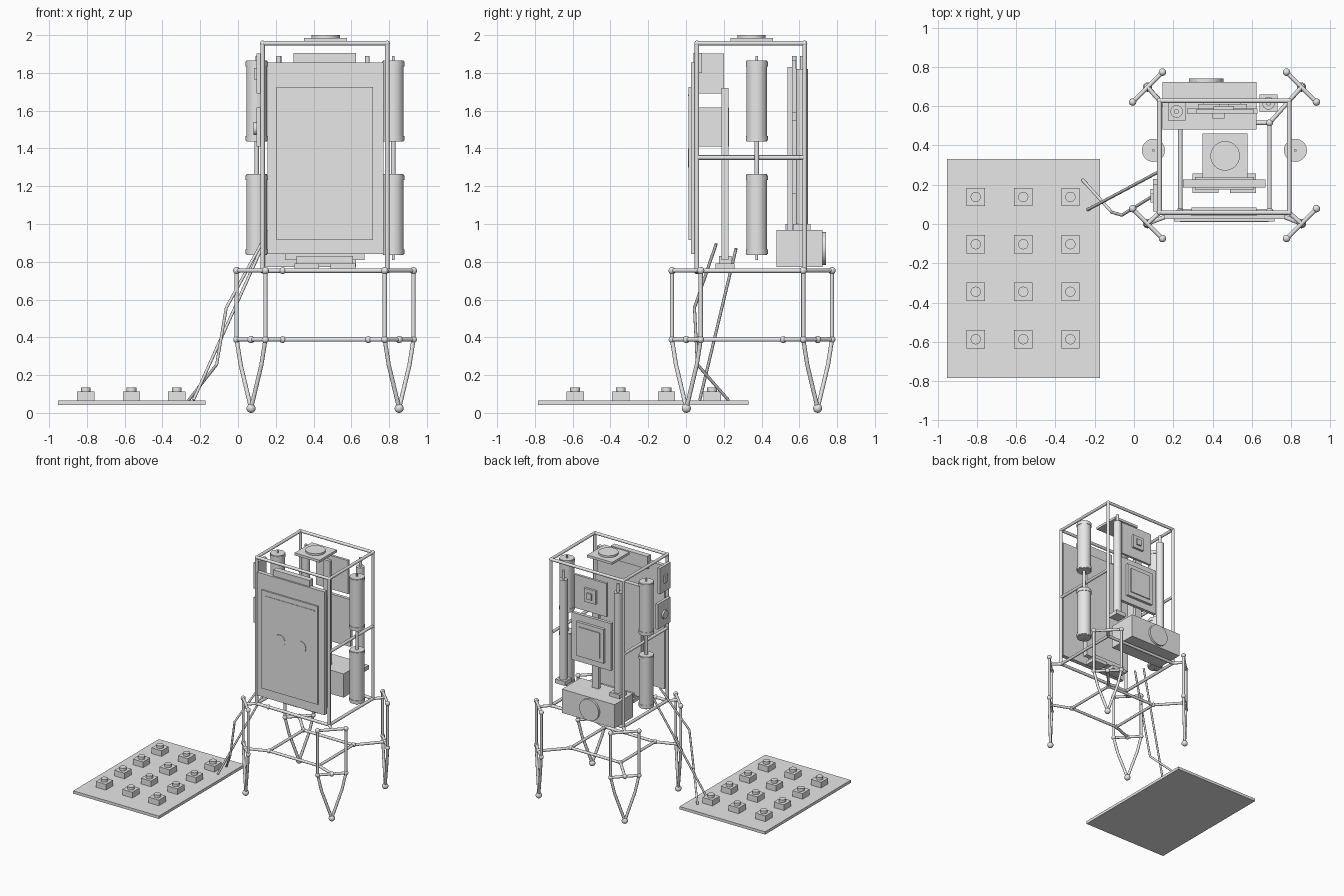
import bpy, bmesh, math
from mathutils import Vector

if "Cube" in bpy.data.objects:
    bpy.data.objects.remove(bpy.data.objects["Cube"])

grey = bpy.data.materials.new("plain_grey")
grey.diffuse_color = (0.8, 0.8, 0.8, 1)
grey.use_nodes = True
grey.node_tree.nodes["Principled BSDF"].inputs["Base Color"].default_value = grey.diffuse_color


def finish(name, bm, smooth=False):
    me = bpy.data.meshes.new(name)
    bm.to_mesh(me)
    bm.free()
    me.materials.append(grey)
    if smooth:
        for p in me.polygons:
            p.use_smooth = len(p.vertices) == 4 or len(me.polygons) > 60
    ob = bpy.data.objects.new(name, me)
    bpy.context.collection.objects.link(ob)
    return ob


def box(name, x0, x1, y0, y1, z0, z1):
    bm = bmesh.new()
    bmesh.ops.create_cube(bm, size=1)
    for v in bm.verts:
        v.co = Vector((x0 + (v.co.x + .5) * (x1 - x0),
                       y0 + (v.co.y + .5) * (y1 - y0),
                       z0 + (v.co.z + .5) * (z1 - z0)))
    return finish(name, bm)


def rod(name, a, b, r, r2=None, seg=20):
    a, b = Vector(a), Vector(b)
    d = b - a
    bm = bmesh.new()
    bmesh.ops.create_cone(bm, cap_ends=True, segments=seg, radius1=r,
                          radius2=r if r2 is None else r2, depth=d.length)
    m = d.to_track_quat('Z', 'Y').to_matrix().to_4x4()
    m.translation = (a + b) / 2
    bm.transform(m)
    return finish(name, bm, True)


def ball(name, c, r):
    bm = bmesh.new()
    bmesh.ops.create_uvsphere(bm, u_segments=16, v_segments=10, radius=r)
    bmesh.ops.translate(bm, verts=bm.verts, vec=c)
    return finish(name, bm, True)


def path(name, pts, r, joint=None):
    for a, b in zip(pts, pts[1:]):
        rod(name, a, b, r, seg=14)
    for p in pts[1:-1]:
        ball(name + "_joint", p, joint or r)


# Tall cage
X0, X1, Y0, Y1, ZB, ZM, ZT = .13, .79, .058, .628, .753, 1.352, 1.957
corners = [(X0, Y0), (X1, Y0), (X1, Y1), (X0, Y1)]
for i, c in enumerate(corners):
    d = corners[(i + 1) % 4]
    rod("cage_post", (*c, ZB), (*c, ZT), .012)
    for z in (ZB, ZT):
        rod("cage_rail", (*c, z), (*d, z), .012)
        ball("cage_corner", (*c, z), .014)
for x in (X0, X1):
    rod("cage_side_rail", (x, Y0, ZM), (x, Y1, ZM), .012)

# Lower brace ring
ZL = .388
ring = [(.236, .066), (.69, .066), (.69, .515), (.236, .515)]
for i, c in enumerate(ring):
    rod("brace_rail", (*c, ZL), (*ring[(i + 1) % 4], ZL), .011)
    ball("brace_node", (*c, ZL), .018)
ball("cage_node", (.236, Y0, ZB), .018)

# Four diagonal legs
for i, (cx, cy) in enumerate([(.069, .002), (.853, .002), (.853, .697), (.069, .697)]):
    k = -1 if i % 2 == 0 else 1
    foot = (cx, cy, .024)
    for s in (-1, 1):
        def at(w, z):
            return (cx + s * w, cy + s * k * w, z)
        path("leg_bar", [at(.076, ZB), at(.076, ZL), at(.055, .255), foot], .011)
        ball("leg_knob", at(.076, ZB), .019)
        ball("leg_knee", at(.076, ZL), .018)
    for z in (ZB, ZL):
        rod("leg_crossbar", (cx - .076, cy - k * .076, z), (cx + .076, cy + k * .076, z), .011)
    ball("leg_hub", (cx, cy, ZL), .019)
    ball("foot", foot, .024)
    rod("leg_upper_strut", (cx, cy, ZB), (*corners[i], ZB), .011)
    rod("leg_lower_strut", (cx, cy, ZL), (*ring[i], ZL), .011)

# Front panel
box("front_plate", .155, .77, .026, .06, .84, 1.855)
box("front_screen", .203, .715, .014, .028, .916, 1.725)
box("front_plate_top_tab", .293, .625, .04, .085, 1.80, 1.905)
box("screen_line", .235, .685, .0105, .0145, 1.677, 1.685)
for x in (.37, .56):
    rod("screen_disc", (x, .0145, 1.35), (x, .0105, 1.35), .05, seg=32)

# Inner board on two small feet
box("inner_board", .25, .67, .187, .226, .81, 1.72)
box("inner_board_backing", .31, .61, .175, .24, .79, .83)
for x in (.298, .49):
    box("inner_board_foot", x, x + .132, .157, .257, .763, .792)

# Side canisters on rods
for x in (.099, .822):
    rod("canister_rod", (x, .375, .836), (x, .375, 1.865), .012)
    rod("canister_pin", (x, .375, .81), (x, .375, 1.89), .007)
    for z0, z1 in ((.836, 1.264), (1.437, 1.865)):
        rod("canister", (x, .375, z0), (x, .375, z1), .055, seg=32)
        for a in (z0 + .006, z1 - .03):
            rod("canister_band", (x, .375, a), (x, .375, a + .024), .0585, seg=32)

# Left side plates
box("left_upper_plate", .097, .12, .063, .2, 1.69, 1.903)
box("left_upper_button", .085, .098, .11, .155, 1.765, 1.825)
box("left_lower_plate", .097, .12, .063, .228, 1.41, 1.617)
rod("left_lower_knob", (.098, .145, 1.505), (.083, .145, 1.505), .034, seg=24)

# Rear mast with mounted plates
box("rear_mast", .40, .46, .538, .566, .968, 1.83)
box("rear_upper_plate", .315, .61, .562, .582, 1.59, 1.865)
box("rear_upper_pad", .405, .51, .58, .6, 1.675, 1.785)
box("rear_upper_button", .435, .48, .6, .612, 1.705, 1.755)
box("rear_lower_plate", .27, .63, .562, .588, 1.16, 1.55)
box("rear_lower_pad", .325, .575, .586, .61, 1.215, 1.495)
box("rear_lower_inset", .355, .545, .61, .618, 1.25, 1.46)

# Rear columns with square bases
for x, y in ((.217, .573), (.685, .615)):
    box("column_base", x - .045, x + .045, y - .045, y + .045, .966, 1.0)
    rod("column", (x, y, 1.0), (x, y, 1.82), .032, seg=24)
    rod("column_tip", (x, y, 1.82), (x, y, 1.89), .012)

# Rear lens box
box("rear_box", .145, .625, .48, .722, .773, .968)
rod("rear_lens", (.367, .72, .87), (.367, .74, .87), .088, seg=40)

# Top pad
box("top_pad", .35, .578, .235, .46, 1.965, 1.985)
rod("top_disc", (.464, .347, 1.985), (.464, .347, 2.0), .075, seg=40)

# Two thin arms reaching to the key board
rod("straight_arm", (.124, .265, .87), (-.236, .073, .068), .008, seg=12)
path("bent_arm", [(.124, .16, .895), (-.062, .045, .557), (-.113, .06, .256),
                  (-.262, .225, .067)], .008)

# Key board with twelve raised keys
box("key_board", -.953, -.173, -.783, .332, .043, .066)
for x in (-.806, -.564, -.324):
    for y in (.138, -.103, -.345, -.587):
        box("key_block", x - .046, x + .046, y - .046, y + .046, .066, .113)
        rod("key_cap", (x, y, .113), (x, y, .135), .026, seg=24)
